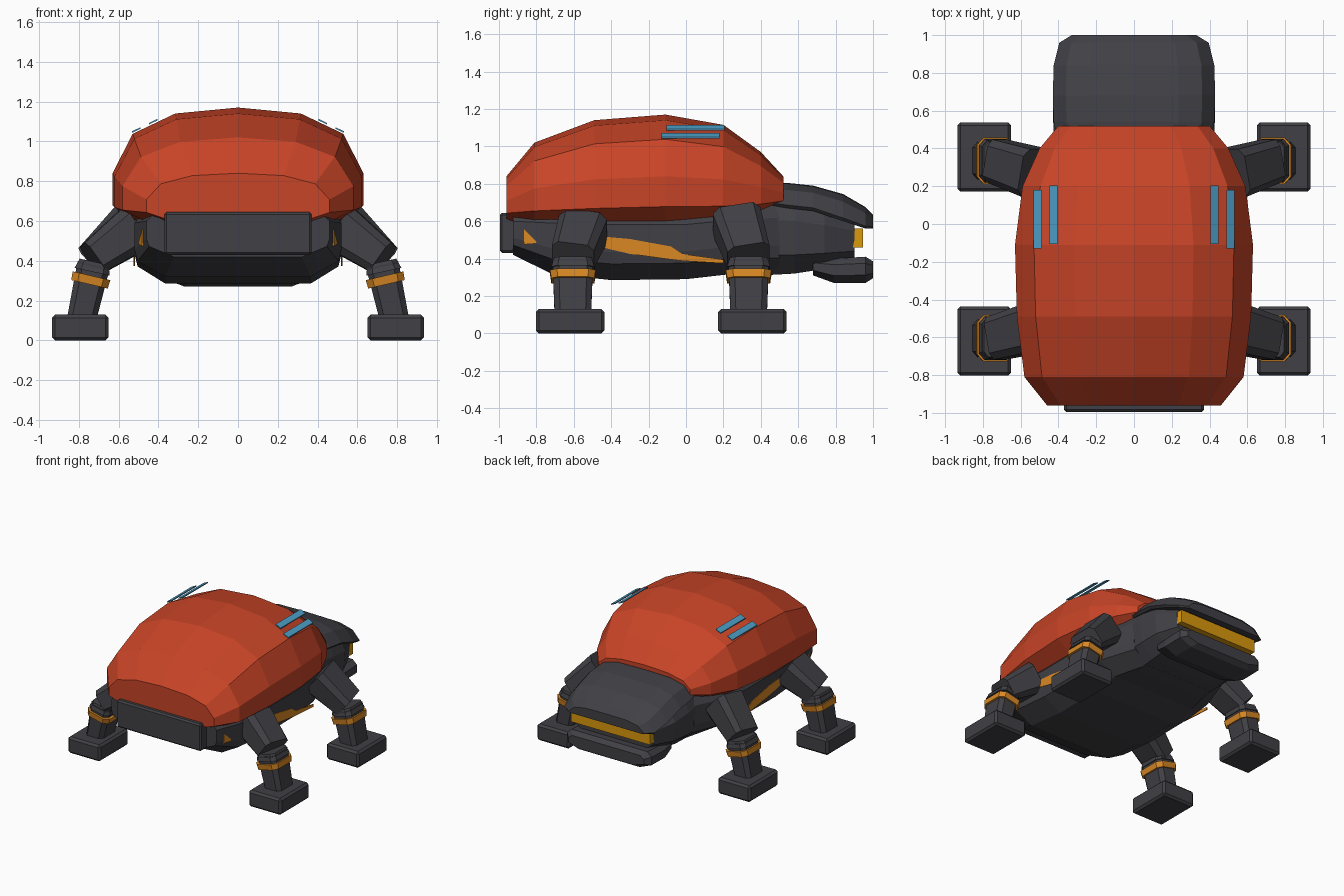
import bpy, bmesh
from mathutils import Vector

if "Cube" in bpy.data.objects:
    bpy.data.objects.remove(bpy.data.objects["Cube"])


def material(name, rgb):
    m = bpy.data.materials.new(name)
    m.diffuse_color = (*rgb, 1)
    m.use_nodes = True
    m.node_tree.nodes["Principled BSDF"].inputs["Base Color"].default_value = m.diffuse_color
    return m


RED = material("shell red", (0.58, 0.058, 0.02))
DARK = material("dark grey", (0.052, 0.051, 0.060))
ORANGE = material("orange", (0.70, 0.25, 0.018))
AMBER = material("amber visor", (0.70, 0.32, 0.004))
BLUE = material("blue", (0.075, 0.34, 0.56))


def loft(name, rings, mat, bevel=0):
    """Skin a series of closed rings and cap both ends."""
    bm = bmesh.new()
    loops = [[bm.verts.new(p) for p in r] for r in rings]
    n = len(loops[0])
    for a, b in zip(loops, loops[1:]):
        for i in range(n):
            j = (i + 1) % n
            bm.faces.new((a[i], a[j], b[j], b[i]))
    bm.faces.new(loops[0])
    bm.faces.new(loops[-1])
    bmesh.ops.recalc_face_normals(bm, faces=bm.faces)
    me = bpy.data.meshes.new(name)
    bm.to_mesh(me)
    bm.free()
    me.materials.append(mat)
    ob = bpy.data.objects.new(name, me)
    bpy.context.collection.objects.link(ob)
    if bevel:
        mod = ob.modifiers.new("bevel", 'BEVEL')
        mod.width, mod.segments = bevel, 1
        mod.limit_method, mod.angle_limit = 'ANGLE', 0.6
    return ob


def hull(name, section, stations, mat, bevel=0):
    """Loft a mirrored half section (x and z fractions) through (y, half width, bottom, top)."""
    full = section + [(-x, z) for x, z in reversed(section) if x > 0]
    rings = [[(x * w, y, lo + z * (hi - lo)) for x, z in full] for y, w, lo, hi in stations]
    return loft(name, rings, mat, bevel)


def box(name, lo, hi, mat, bevel=0):
    (x0, y0, z0), (x1, y1, z1) = lo, hi
    rings = [[(x0, y0, z), (x1, y0, z), (x1, y1, z), (x0, y1, z)] for z in (z0, z1)]
    return loft(name, rings, mat, bevel)


def limb(name, a, b, size_a, size_b, mat):
    """Eight-sided limb between two points; sizes are half extents along y and across."""
    a, b = Vector(a), Vector(b)
    d = (b - a).normalized()
    u = Vector((0, 1, 0))
    u = (u - d * u.dot(d)).normalized()
    v = d.cross(u)
    octagon = [(1, .65), (.7, 1), (-.7, 1), (-1, .65), (-1, -.65), (-.7, -1), (.7, -1), (1, -.65)]
    rings = [[c + u * (p * s[0]) + v * (q * s[1]) for p, q in octagon]
             for c, s in ((a, size_a), (b, size_b))]
    return loft(name, rings, mat)


# Domed shell
hull("shell",
     [(0, 1), (.5, .95), (.84, .78), (1, .45), (1, .18), (.72, 0)],
     [(-.96, .46, .60, .84), (-.81, .58, .575, 1.02), (-.49, .62, .565, 1.14),
      (-.11, .63, .57, 1.17), (.20, .59, .585, 1.115), (.40, .50, .63, .97),
      (.52, .40, .68, .84)], RED)

# Underbody
hull("body",
     [(0, 0), (.70, 0), (.97, .22), (1, .38), (1, .75), (.86, 1)],
     [(-.925, .46, .42, .66), (-.72, .52, .32, .68), (-.40, .52, .285, .68),
      (.0, .52, .29, .68), (.22, .52, .315, .70), (.50, .42, .315, .72)], DARK)

# Rear plate
box("rear_plate", (-.37, -.995, .43), (.37, -.90, .645), DARK, .012)

# Head core, lid and chin
hull("head",
     [(0, 0), (.72, 0), (.97, .25), (1, .7), (.88, 1)],
     [(.40, .42, .31, .74), (.58, .43, .32, .72), (.74, .42, .345, .68),
      (.90, .35, .38, .62)], DARK)
hull("head_lid",
     [(0, 1), (.55, .97), (.84, .72), (1, .12), (.96, 0), (0, 0)],
     [(.42, .40, .69, .80), (.54, .425, .67, .805), (.68, .43, .655, .79),
      (.84, .425, .60, .745), (.96, .395, .56, .675), (1.0, .33, .56, .635)], DARK)
hull("chin",
     [(0, 0), (.72, 0), (1, .3), (1, .75), (.9, 1), (0, 1)],
     [(.68, .35, .31, .40), (.79, .37, .27, .40), (.96, .37, .27, .41),
      (1.0, .33, .295, .385)], DARK)

# Visor bar
box("visor", (-.345, .88, .46), (.345, .945, .56), AMBER)

for side, s in (("right", 1), ("left", -1)):
    # Side stripe and rear corner marking, following the body flank
    stripe = [(-.47, .465, .52), (-.30, .425, .505), (-.08, .395, .465),
              (-.02, .388, .425), (.20, .375, .395)]
    loft(f"stripe_{side}", [[(s * .517, y, lo), (s * .524, y, lo),
                             (s * .524, y, hi), (s * .517, y, hi)]
                            for y, lo, hi in stripe], ORANGE)
    mark = [(-.865, .475, .555, .483), (-.80, .485, .492, .500)]
    loft(f"rear_mark_{side}", [[(s * (x - .008), y, lo), (s * x, y, lo),
                                (s * x, y, hi), (s * (x - .008), y, hi)]
                               for y, lo, hi, x in mark], ORANGE)

    # Blue slats on the shell
    for i, (x, y, z) in enumerate(((.405, -.105, 1.105), (.49, -.13, 1.063))):
        loft(f"slat_{side}_{i}", [[(s * x, q, z), (s * (x + .042), q, z - .02),
                                   (s * (x + .042), q, z - .012), (s * x, q, z + .008)]
                                  for q in (y, y + .31)], BLUE)

    # Legs: hip y, hip z and foot y for each pair
    for end, hy, hz, fy in (("head", .27, .60, .335), ("tail", -.55, .56, -.605)):
        tag = f"{end}_{side}"
        limb(f"upper_leg_{tag}", (s * .52, hy, hz), (s * .73, fy, .41),
             (.13, .12), (.115, .088), DARK)
        limb(f"knee_{tag}", (s * .722, fy, .395), (s * .733, fy, .345),
             (.10, .075), (.115, .09), DARK)
        limb(f"lower_leg_{tag}", (s * .725, fy, .38), (s * .785, fy, .11),
             (.108, .083), (.098, .073), DARK)
        limb(f"leg_band_{tag}", (s * .736, fy, .325), (s * .746, fy, .282),
             (.122, .097), (.115, .094), ORANGE)
        cy = .355 if end == "head" else -.62
        x0, x1 = sorted((s * .65, s * .935))
        box(f"foot_{tag}", (x0, cy - .183, 0), (x1, cy + .183, .13), DARK, .016)
